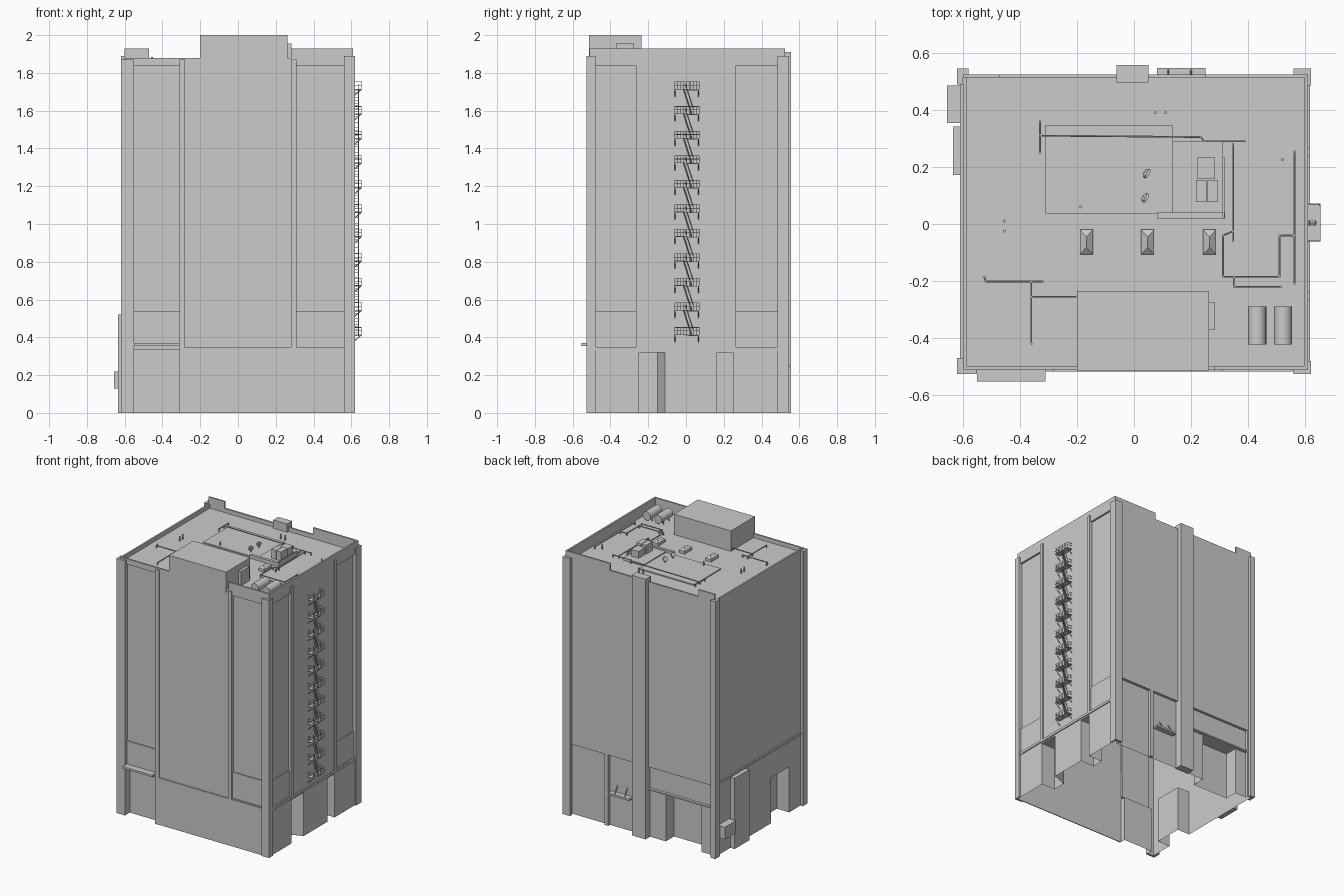
import bpy, bmesh, math
from mathutils import Vector, Matrix


def finish(name, bm):
    bmesh.ops.recalc_face_normals(bm, faces=bm.faces[:])
    me = bpy.data.meshes.new(name)
    bm.to_mesh(me)
    bm.free()
    ob = bpy.data.objects.new(name, me)
    bpy.context.collection.objects.link(ob)
    return ob


def box(bm, x0, x1, y0, y1, z0, z1):
    m = Matrix.Translation(((x0 + x1) / 2, (y0 + y1) / 2, (z0 + z1) / 2))
    m = m @ Matrix.Diagonal((x1 - x0, y1 - y0, z1 - z0, 1))
    return bmesh.ops.create_cube(bm, size=1, matrix=m)['verts']


def boxes(name, specs):
    bm = bmesh.new()
    for s in specs:
        box(bm, *s)
    return finish(name, bm)


def rod(bm, a, b, r=0.002, seg=4, r2=None):
    a, b = Vector(a), Vector(b)
    d = b - a
    m = Matrix.Translation((a + b) / 2) @ d.to_track_quat('Z', 'Y').to_matrix().to_4x4()
    bmesh.ops.create_cone(bm, cap_ends=True, segments=seg, radius1=r,
                          radius2=r if r2 is None else r2, depth=d.length, matrix=m)


def prism(bm, pts, z0, z1):
    f = bm.faces.new([bm.verts.new((x, y, z0)) for x, y in pts])
    ext = bmesh.ops.extrude_face_region(bm, geom=[f])['geom']
    for v in ext:
        if isinstance(v, bmesh.types.BMVert):
            v.co.z = z1


DECK = 1.85
L, R, F, B = -0.60, 0.61, -0.51, 0.525      # wall planes

# Main tower block with recessed bays and ground-level alcoves
tower = boxes("tower_walls", [(L, R, F, B, 0, DECK)])
bm = bmesh.new()
for x0, x1 in ((-0.55, -0.31), (0.31, 0.56)):                     # front bays
    box(bm, x0, x1, F - 0.1, F + 0.014, 0.35, 1.84)
for y0, y1 in ((-0.48, -0.265), (0.265, 0.485)):                  # right bays
    box(bm, R - 0.014, R + 0.1, y0, y1, 0.35, 1.84)
box(bm, -0.55, -0.31, F - 0.1, F + 0.04, -0.1, 0.335)             # front entrance
prism(bm, [(0.8, -0.25), (0.8, -0.11), (R, -0.11), (0.50, -0.15), (0.50, -0.25)], -0.1, 0.32)
box(bm, 0.50, 0.8, 0.165, 0.25, -0.1, 0.32)                       # right alcoves
box(bm, -0.8, -0.50, -0.34, -0.13, -0.1, 0.335)                   # left alcove
box(bm, 0.05, 0.58, B - 0.02, 0.8, -0.1, 0.52)                    # back lower wall
prism(bm, [(-0.57, 0.8), (-0.57, B - 0.02), (-0.48, B - 0.02), (-0.48, 0.41), (-0.19, 0.41),
           (-0.19, B - 0.02), (-0.06, B - 0.02), (-0.06, 0.8)], -0.1, 0.35)
box(bm, -0.57, -0.06, B - 0.02, 0.8, 0.36, 0.52)
cutter = finish("cutter", bm)
cutter.hide_render = True
mod = tower.modifiers.new("cut", 'BOOLEAN')
mod.operation = 'DIFFERENCE'
mod.solver = 'EXACT'
mod.object = cutter
bpy.context.view_layer.objects.active = tower
tower.select_set(True)
bpy.ops.object.modifier_apply(modifier=mod.name)
bpy.data.objects.remove(cutter)
bm = bmesh.new()                                                  # open underside
bm.from_mesh(tower.data)
bmesh.ops.delete(bm, geom=[f for f in bm.faces if all(v.co.z < 1e-3 for v in f.verts)],
                 context='FACES')
bm.to_mesh(tower.data)
bm.free()

# L-shaped corner piers
boxes("corner_piers", [
    (-0.62, -0.55, -0.526, F, 0, 1.87), (-0.62, L, F, -0.47, 0, 1.87),
    (0.56, 0.62, -0.526, F, 0, 1.89), (R, 0.62, F, -0.48, 0, 1.89),
    (-0.62, -0.58, B, 0.545, 0, 1.89), (-0.62, L, 0.49, B, 0, 1.89),
    (0.56, 0.62, B, 0.545, 0, 1.89), (R, 0.62, 0.485, B, 0, 1.89)])

# Pilasters on front, right and back
boxes("pilasters", [
    (-0.31, -0.28, -0.518, F, 0, 1.87), (0.28, 0.31, -0.518, F, 0.345, 1.87),
    (R, 0.617, -0.265, -0.235, 0.345, 1.89), (R, 0.617, 0.24, 0.265, 0.345, 1.89),
    (0.265, 0.295, 0.50, B, 0, 0.52)])
boxes("back_chimney_shaft", [(-0.062, 0.05, 0.497, 0.557, 0, 1.91)])

# Spandrels in bays, base bands and ledges
boxes("bay_spandrels", [
    (-0.55, -0.31, F + 0.006, F + 0.016, 0.35, 0.54), (0.31, 0.56, F + 0.006, F + 0.016, 0.35, 0.54),
    (R - 0.016, R - 0.006, -0.48, -0.265, 0.35, 0.54), (R - 0.016, R - 0.006, 0.265, 0.485, 0.35, 0.54)])
boxes("base_bands", [
    (-0.28, 0.56, F - 0.008, F, 0.325, 0.345), (R, R + 0.007, -0.48, 0.485, 0.33, 0.348),
    (L - 0.01, L, -0.47, 0.49, 0.525, 0.54)])
boxes("front_base_wall", [(-0.28, 0.56, F - 0.006, F, 0, 0.325)])
boxes("front_awning", [(-0.55, -0.31, -0.552, F + 0.01, 0.355, 0.37)])

# Left side bump-out and wall unit
boxes("left_duct", [(-0.635, L, 0.172, 0.342, 0, 0.52)])
boxes("left_wall_unit", [(-0.656, L, 0.355, 0.485, 0.13, 0.22)])

# Back canopy with hangers
bm = bmesh.new()
box(bm, 0.08, 0.25, 0.50, 0.547, 0.24, 0.255)
for x in (0.12, 0.20):
    rod(bm, (x, 0.543, 0.25), (x, 0.505, 0.31), 0.003)
finish("back_canopy", bm)

# Parapets, with taller stretches at the right and back corners
boxes("parapets", [
    (L, L + 0.012, F, B, DECK, 1.88), (L, R, F, F + 0.012, DECK, 1.88),
    (L, R, B - 0.012, B, DECK, 1.88), (R - 0.012, R, F, B, DECK, 1.93),
    (0.28, R, F, F + 0.012, 1.88, 1.93), (0.25, R, B - 0.012, B, 1.88, 1.93),
    (L, -0.47, B - 0.012, B, 1.88, 1.93)])

# Rooftop rooms, pads and equipment
boxes("penthouse", [(-0.20, 0.263, -0.514, -0.235, DECK, 2.0)])
boxes("penthouse_vent_box", [(0.263, 0.284, -0.37, -0.275, DECK, 1.955)])
boxes("roof_pad", [(-0.31, 0.135, 0.037, 0.348, DECK, 1.858)])
boxes("equipment_platform", [
    (0.135, 0.31, 0.04, 0.29, DECK, 1.865),
    (0.08, 0.32, 0.02, 0.04, DECK, 1.875), (0.31, 0.318, 0.02, 0.235, DECK, 1.885)])
boxes("cooling_units", [
    (0.222, 0.284, 0.158, 0.234, 1.86, 1.915), (0.217, 0.254, 0.077, 0.154, 1.86, 1.93),
    (0.257, 0.295, 0.077, 0.154, 1.86, 1.93)])

# Hipped skylights
bm = bmesh.new()
for x in (-0.167, 0.048, 0.265):
    w, y0, y1, z = 0.023, -0.107, -0.02, 1.87
    box(bm, x - w, x + w, y0, y1, DECK, z)
    c = [bm.verts.new(p) for p in ((x - w, y0, z), (x + w, y0, z), (x + w, y1, z), (x - w, y1, z))]
    a, b = bm.verts.new((x, y0 + 0.025, z + 0.02)), bm.verts.new((x, y1 - 0.025, z + 0.02))
    for f in ((c[0], c[1], a), (c[1], c[2], b, a), (c[2], c[3], b), (c[3], c[0], a, b)):
        bm.faces.new(f)
finish("skylights", bm)

# Horizontal tanks on legs
bm = bmesh.new()
for x in (0.432, 0.523):
    rod(bm, (x, -0.423, 1.895), (x, -0.29, 1.895), 0.032, 20)
    for y in (-0.39, -0.325):
        for dx in (-0.02, 0.02):
            rod(bm, (x + dx, y, DECK), (x + dx, y, 1.88), 0.004)
tanks = finish("water_tanks", bm)
bpy.ops.object.select_all(action='DESELECT')
tanks.select_set(True)
bpy.context.view_layer.objects.active = tanks
bpy.ops.object.shade_smooth_by_angle()

# Roof pipe runs
runs = [
    [(-0.33, 0.25), (-0.33, 0.36)],
    [(-0.33, 0.31), (0.235, 0.305), (0.245, 0.29), (0.39, 0.29)],
    [(0.348, 0.28), (0.348, -0.06)],
    [(0.348, -0.025), (0.312, -0.04), (0.312, -0.185), (0.51, -0.185), (0.51, -0.04), (0.56, -0.04)],
    [(0.35, -0.185), (0.35, -0.22), (0.515, -0.22)],
    [(0.563, 0.255), (0.563, -0.21)],
    [(-0.525, -0.185), (-0.52, -0.202), (-0.32, -0.202)],
    [(-0.36, -0.202), (-0.36, -0.42)], [(-0.36, -0.255), (-0.20, -0.255)]]
bm = bmesh.new()
for run in runs:
    for p, q in zip(run, run[1:]):
        rod(bm, (*p, 1.868), (*q, 1.868), 0.0035, 6)
    for p in run:
        rod(bm, (*p, DECK), (*p, 1.872), 0.004, 6)
finish("roof_pipes", bm)

# Vent stacks and dishes
bm = bmesh.new()
for x, y in ((0.075, 0.39), (0.11, 0.39), (-0.455, 0.01), (-0.455, -0.025), (0.52, 0.227), (-0.187, 0.06)):
    rod(bm, (x, y, DECK), (x, y, 1.885), 0.005, 8)
for x, y in ((0.048, 0.175), (0.043, 0.09)):
    rod(bm, (x, y, DECK), (x, y, 1.88), 0.003)
    rod(bm, (x, y, 1.885), (x - 0.008, y + 0.005, 1.888), 0.018, 12, 0.016)
finish("vent_stacks_and_dishes", bm)

# Fire escape: eleven landings joined by steep flights
bm = bmesh.new()
X0, X1, STEP = 0.606, 0.653, 0.13
for i in range(11):
    z = 0.412 + STEP * i
    box(bm, X0, X1, -0.06, -0.005, z, z + 0.004)
    box(bm, X0, X1, 0.01, 0.07, z - 0.004, z)
    box(bm, 0.638, X1, -0.005, 0.01, z - 0.002, z + 0.002)
    for h in (0.022, 0.04):                                   # rails
        rod(bm, (X1, -0.06, z + h), (X1, 0.07, z + h), 0.0015)
        for y in (-0.06, 0.07):
            rod(bm, (X0, y, z + h), (X1, y, z + h), 0.0015)
    for k in range(9):                                        # balusters
        y = -0.06 + 0.13 * k / 8
        rod(bm, (X1, y, z), (X1, y, z + 0.04), 0.0015)
    for y in (-0.058, 0.066):                                 # wall brackets
        rod(bm, (X0, y, z - 0.04), (X1, y, z), 0.0025)
    if i:
        a, b = Vector((0, -0.012, z)), Vector((0, 0.03, z - STEP))
        for x in (0.615, 0.637):                              # stringers and handrails
            o = Vector((x, 0, 0))
            rod(bm, a + o, b + o, 0.0025)
            rod(bm, a + o + Vector((0, 0.008, 0.03)), b + o + Vector((0, 0.008, 0.03)), 0.0015)
        for k in range(1, 9):
            p = a.lerp(b, k / 9)
            box(bm, 0.615, 0.637, p.y - 0.005, p.y + 0.005, p.z - 0.001, p.z + 0.001)
finish("fire_escape", bm)
